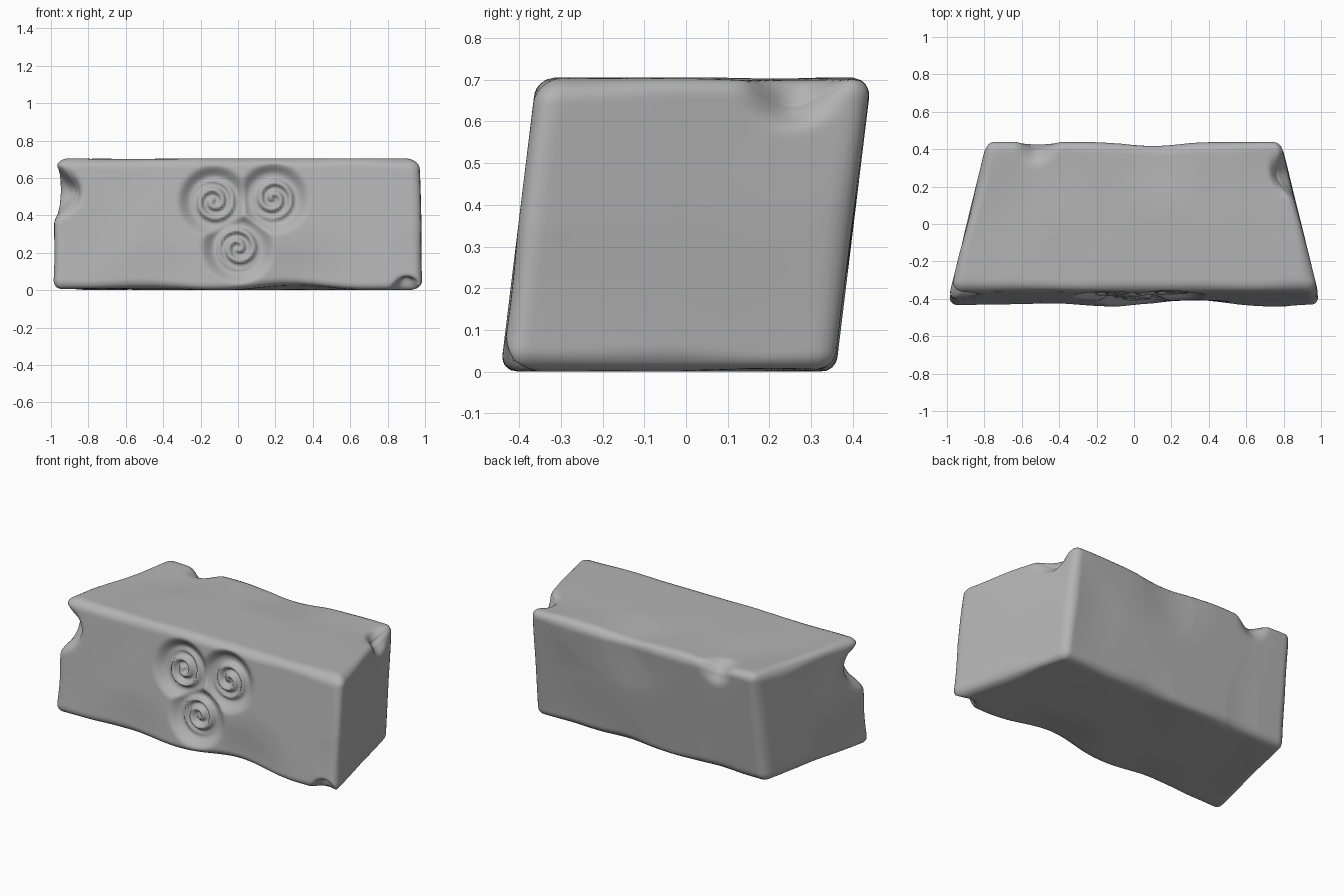
import bpy, bmesh, math
from mathutils import Vector, noise

old = bpy.data.objects.get("Cube")
if old:
    bpy.data.objects.remove(old, do_unlink=True)

HALF = Vector((0.895, 0.402, 0.3525))   # block half size before taper and lean
CUTS = (150, 36, 58)
RING = 0.125                            # radius of a carved spiral
BANK = 0.075                            # width of the sloping bank around it

# Carved spirals: x, z, winding, starting turn
SPIRALS = [(-0.13, 0.475, 1, 0.2), (0.19, 0.49, -1, 0.3), (0.0, 0.225, 1, 0.6)]

# Chips knocked out of the edges: centre, radius, push
CHIPS = [
    ((-0.9, -0.4, 0.17), 0.17, (0.08, 0.07, 0)),         # front left edge
    ((0.9, 0.22, 0.35), 0.14, (-0.06, 0, -0.05)),        # top right edge
    ((-0.58, 0.4, 0.35), 0.15, (0, -0.04, -0.035)),      # top back edge
    ((0.1, 0.4, 0.35), 0.4, (0, -0.015, -0.015)),        # top back wear
    ((0.81, -0.4, -0.35), 0.09, (0, 0.04, 0.05)),        # front bottom nick
    ((0.3, -0.4, -0.35), 0.35, (0, 0.025, 0.02)),        # front bottom wear
    ((-0.4, -0.4, -0.35), 0.3, (0, 0.015, 0.01)),
]


def smooth(t):
    t = min(max(t, 0), 1)
    return t * t * (3 - 2 * t)


def carve_depth(x, z):
    """Depth of the carving at a point of the front face."""
    bank = 0
    for cx, cz, wind, start in SPIRALS:
        dx, dz = x - cx, z - cz
        r = math.hypot(dx, dz)
        if r < RING:
            turn = r / 0.058 - wind * math.atan2(dz, dx) / math.tau + start
            groove = 0.012 + 0.036 * (0.5 - 0.5 * math.cos(math.tau * turn))
            rim = smooth((r - RING + 0.03) / 0.03)
            return groove * (1 - rim) + 0.045 * rim
        bank = max(bank, 0.045 * (1 - smooth((r - RING) / BANK)))
    return bank


def weather(p):
    """Round the edges unevenly, wear the faces, chip and carve."""
    r = 0.05 + 0.025 * noise.noise(p * 3)
    core = Vector([min(max(c, r - h), h - r) for c, h in zip(p, HALF)])
    n = (p - core).normalized()
    q = core + n * r
    q -= n * 0.014 * max(0, noise.noise(p * 2.2 + Vector((4, 1, 7))))
    for centre, radius, push in CHIPS:
        fall = 1 - smooth((p - Vector(centre)).length / radius)
        q += Vector(push) * fall
    q.z += HALF.z
    if n.y < -0.9:
        q.y += carve_depth(q.x * 1.11, q.z)
    # Lean backwards, then taper towards the back
    q.y += 0.043 * (q.z / HALF.z - 1)
    q.x *= (0.895 - 0.245 * q.y) / HALF.x
    return q


# Gridded block
bm = bmesh.new()
bmesh.ops.create_cube(bm, size=2)
bmesh.ops.scale(bm, vec=HALF, verts=bm.verts)
for axis, cuts in enumerate(CUTS):
    along = [e for e in bm.edges
             if abs((e.verts[1].co - e.verts[0].co).normalized()[axis]) > 0.9]
    bmesh.ops.subdivide_edges(bm, edges=along, cuts=cuts, use_grid_fill=True)
for v in bm.verts:
    v.co = weather(v.co.copy())
for f in bm.faces:
    f.smooth = True
bmesh.ops.recalc_face_normals(bm, faces=bm.faces)

mesh = bpy.data.meshes.new("stone_block")
bm.to_mesh(mesh)
bm.free()
block = bpy.data.objects.new("stone_block", mesh)
bpy.context.collection.objects.link(block)

# Stone colour
stone = bpy.data.materials.new("grey_stone")
stone.use_nodes = True
colour = (0.45, 0.45, 0.45, 1)
stone.diffuse_color = colour
bsdf = stone.node_tree.nodes["Principled BSDF"]
bsdf.inputs["Base Color"].default_value = colour
bsdf.inputs["Roughness"].default_value = 0.9
mesh.materials.append(stone)
